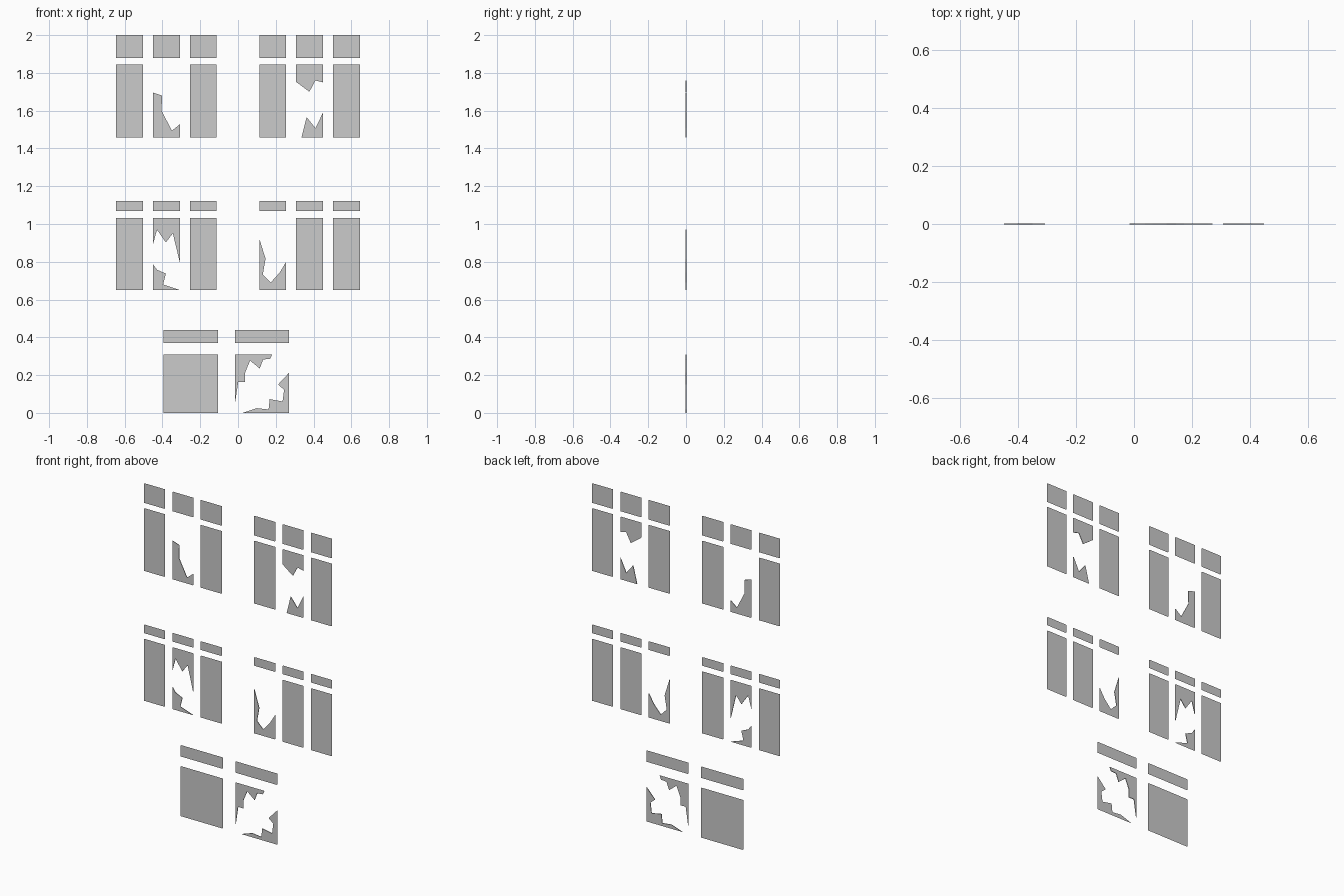
import bpy

T = 0.002  # half thickness of the glass


def make(name, outline, jagged_count=0):
    """Front and back sheets; the first jagged_count points get a broken-edge wall."""
    n = len(outline)
    verts = [(x, -T, z) for x, z in outline] + [(x, T, z) for x, z in outline]
    area = sum(outline[i - 1][0] * outline[i][1] - outline[i][0] * outline[i - 1][1] for i in range(n))
    front, back = list(range(n)), list(range(2 * n - 1, n - 1, -1))
    walls = [(i, i + n, i + n + 1, i + 1) for i in range(jagged_count - 1)]
    faces = [front, back] + walls
    if area < 0:
        faces = [list(reversed(f)) for f in faces]
    mesh = bpy.data.meshes.new(name)
    mesh.from_pydata(verts, [], faces)
    obj = bpy.data.objects.new(name, mesh)
    bpy.context.collection.objects.link(obj)


def pane(name, x0, x1, z0, z1):
    make(name, [(x0, z0), (x1, z0), (x1, z1), (x0, z1)])


def shard(name, jagged, corners):
    make(name, jagged + corners, len(jagged))


# upper windows: three columns each side, small light above a tall pane
W = 0.142
left_edges = [-0.645, -0.45, -0.255, 0.113, 0.308, 0.503]
storeys = [("top", 1.457, 1.845, 1.88, 2.0, (1, 4)),
           ("middle", 0.65, 1.033, 1.07, 1.122, (1, 3))]
for label, z0, z1, z2, z3, broken in storeys:
    for i, x in enumerate(left_edges):
        pane(f"{label}_small_pane_{i}", x, x + W, z2, z3)
        if i not in broken:
            pane(f"{label}_tall_pane_{i}", x, x + W, z0, z1)

# ground floor windows
for i, (x0, x1) in enumerate([(-0.395, -0.105), (-0.016, 0.271)]):
    pane(f"ground_small_pane_{i}", x0, x1, 0.371, 0.44)
pane("ground_large_pane", -0.395, -0.105, 0.0, 0.309)

# broken glass, top storey
shard("top_left_shard",
      [(-0.45, 1.696), (-0.402, 1.68), (-0.405, 1.60), (-0.35, 1.494), (-0.308, 1.528)],
      [(-0.308, 1.457), (-0.45, 1.457)])
shard("top_right_upper_shard",
      [(0.45, 1.75), (0.41, 1.76), (0.378, 1.70), (0.308, 1.752)],
      [(0.308, 1.845), (0.45, 1.845)])
shard("top_right_lower_shard",
      [(0.336, 1.457), (0.363, 1.566), (0.41, 1.507), (0.45, 1.59)],
      [(0.45, 1.457)])

# broken glass, middle storey
shard("middle_left_upper_shard",
      [(-0.308, 0.797), (-0.345, 0.95), (-0.382, 0.903), (-0.429, 0.97), (-0.45, 0.892)],
      [(-0.45, 1.033), (-0.308, 1.033)])
shard("middle_left_lower_shard",
      [(-0.45, 0.787), (-0.429, 0.758), (-0.382, 0.737), (-0.396, 0.68), (-0.308, 0.65)],
      [(-0.45, 0.65)])
shard("middle_right_shard",
      [(0.113, 0.922), (0.146, 0.816), (0.131, 0.732), (0.173, 0.69), (0.22, 0.742), (0.255, 0.80)],
      [(0.255, 0.65), (0.113, 0.65)])

# broken glass, ground floor
shard("ground_upper_shard",
      [(0.181, 0.309), (0.17, 0.286), (0.133, 0.283), (0.115, 0.235), (0.064, 0.277),
       (0.038, 0.214), (0.038, 0.163), (0.001, 0.163), (-0.016, 0.05)],
      [(-0.016, 0.309)])
shard("ground_lower_shard",
      [(0.025, 0.0), (0.099, 0.025), (0.162, 0.018), (0.168, 0.073), (0.236, 0.06),
       (0.244, 0.123), (0.212, 0.15), (0.271, 0.213)],
      [(0.271, 0.0)])
